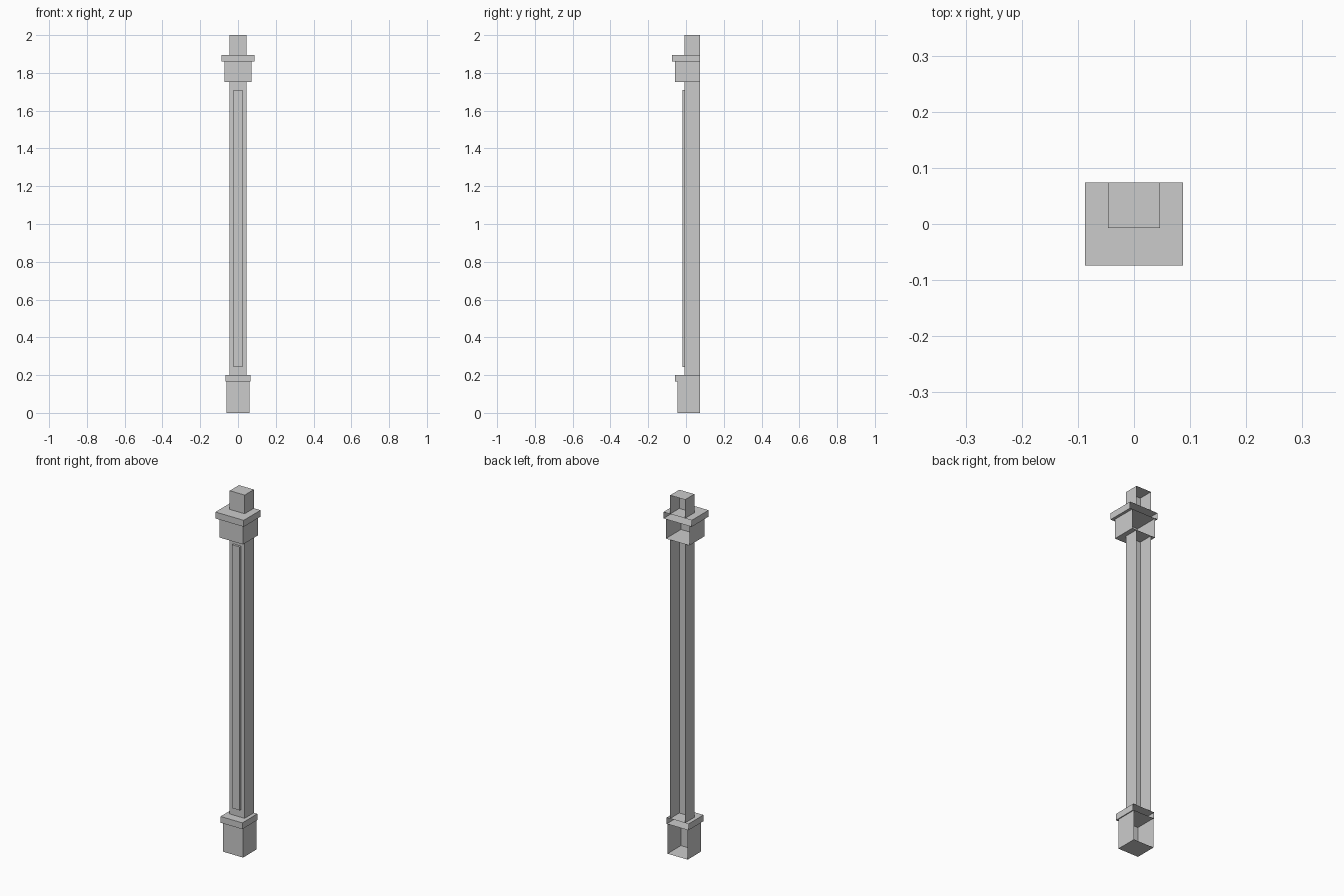
import bpy, bmesh

if "Cube" in bpy.data.objects:
    bpy.data.objects.remove(bpy.data.objects["Cube"])

BACK = 0.074  # every part is open on this wall-side plane


def open_box(name, half_w, front, z0, z1, back=BACK):
    """Box from z0 to z1 with its rear (+y) face left off."""
    bm = bmesh.new()
    bmesh.ops.create_cube(bm, size=1)
    for v in bm.verts:
        v.co.x *= 2 * half_w
        v.co.y = back if v.co.y > 0 else front
        v.co.z = z1 if v.co.z > 0 else z0
    bm.normal_update()
    rear = [f for f in bm.faces if f.normal.y > 0.9]
    bmesh.ops.delete(bm, geom=rear, context='FACES')
    mesh = bpy.data.meshes.new(name)
    bm.to_mesh(mesh)
    bm.free()
    obj = bpy.data.objects.new(name, mesh)
    bpy.context.collection.objects.link(obj)
    return obj


# Base: plinth with a thin moulding on top
open_box("base_block", 0.062, -0.044, 0.0, 0.165)
open_box("base_moulding", 0.067, -0.058, 0.165, 0.2)

# Shaft with a slim raised panel on its front
open_box("shaft", 0.046, -0.007, 0.2, 1.752)
open_box("front_panel", 0.024, -0.019, 0.243, 1.71, back=-0.007)

# Capital: block, wide slab and the neck above it
open_box("capital_block", 0.072, -0.059, 1.752, 1.86)
open_box("capital_slab", 0.087, -0.074, 1.86, 1.896)
open_box("top_neck", 0.046, -0.007, 1.896, 2.0)
